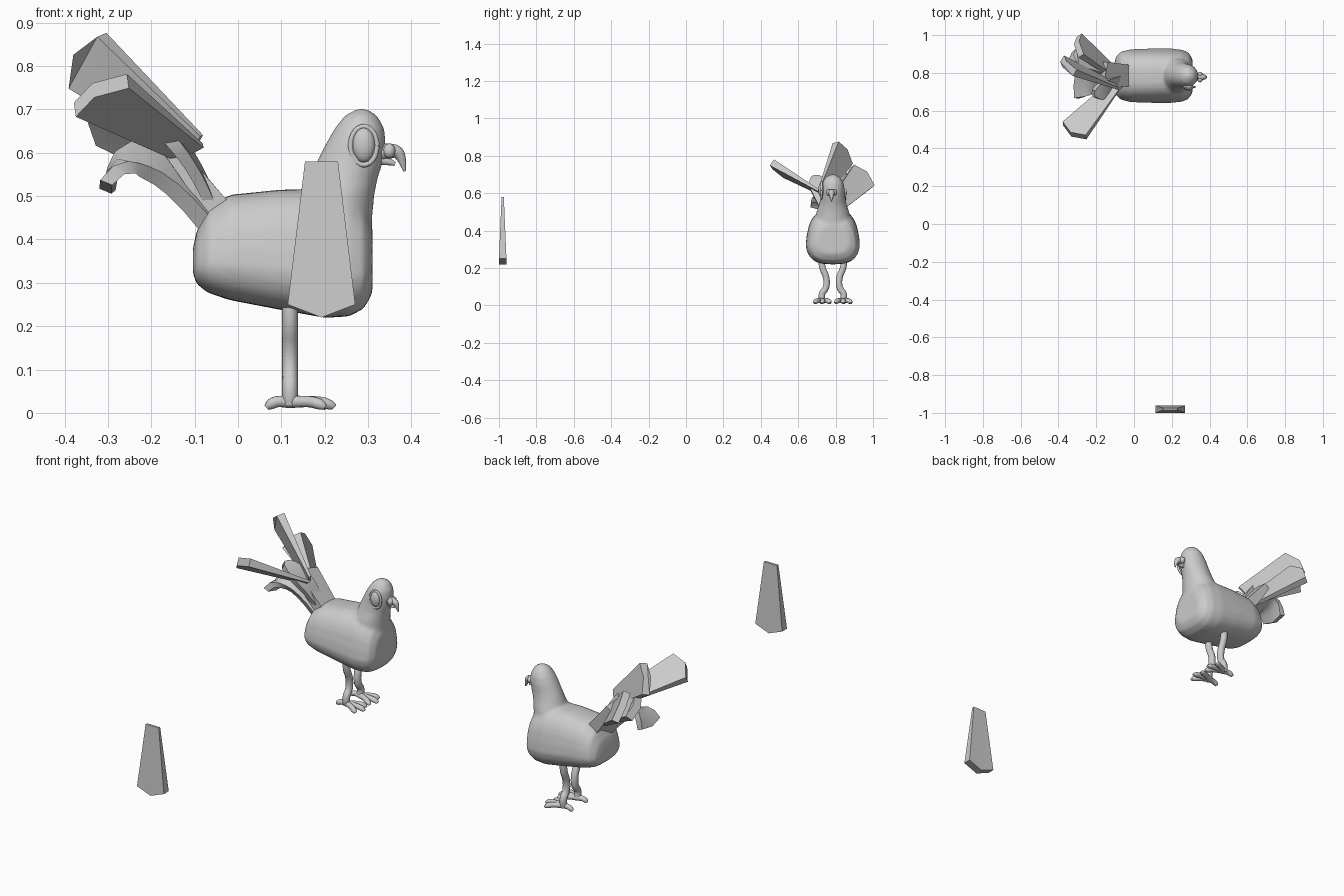
import bpy, bmesh, math
from mathutils import Vector, Matrix

if "Cube" in bpy.data.objects:
    bpy.data.objects.remove(bpy.data.objects["Cube"])

CY = 0.785  # bird centre line


def make(name, bm, angle=40):
    bmesh.ops.recalc_face_normals(bm, faces=bm.faces)
    me = bpy.data.meshes.new(name)
    bm.to_mesh(me)
    bm.free()
    ob = bpy.data.objects.new(name, me)
    bpy.context.collection.objects.link(ob)
    bpy.ops.object.select_all(action='DESELECT')
    ob.select_set(True)
    bpy.context.view_layer.objects.active = ob
    bpy.ops.object.shade_smooth_by_angle(angle=math.radians(angle))
    return ob


def loft(bm, rings):
    rows = [[bm.verts.new(p) for p in r] for r in rings]
    n = len(rows[0])
    for a, b in zip(rows, rows[1:]):
        for i in range(n):
            j = (i + 1) % n
            bm.faces.new((a[i], a[j], b[j], b[i]))
    bm.faces.new(rows[0])
    bm.faces.new(rows[-1])


def superellipse(e, n=28):
    out = []
    for i in range(n):
        t = 2 * math.pi * i / n
        c, s = math.cos(t), math.sin(t)
        out.append((math.copysign(abs(c) ** (2 / e), c), math.copysign(abs(s) ** (2 / e), s)))
    return out


def tube(name, pts, r):
    cu = bpy.data.curves.new(name, 'CURVE')
    cu.dimensions = '3D'
    cu.bevel_depth = 1
    cu.bevel_resolution = 3
    cu.use_fill_caps = True
    sp = cu.splines.new('NURBS')
    sp.points.add(len(pts) - 1)
    for p, co, rad in zip(sp.points, pts, r):
        p.co = (*co, 1)
        p.radius = rad
    sp.use_endpoint_u = True
    sp.order_u = 3
    sp.resolution_u = 6
    ob = bpy.data.objects.new(name, cu)
    bpy.context.collection.objects.link(ob)
    return ob


def ellipsoid(name, loc, scale):
    bm = bmesh.new()
    bmesh.ops.create_uvsphere(bm, u_segments=24, v_segments=14, radius=1)
    bm.transform(Matrix.LocRotScale(Vector(loc), None, Vector(scale)))
    return make(name, bm, 60)


def feather(name, a, b, c, wdir, shape=((0, .038), (1, .078)), point=0.03, thick=(.006, .02), n=8):
    """Flared blade along a quadratic path a-b-c with a blunt pointed end."""
    a, b, c, w0 = Vector(a), Vector(b), Vector(c), Vector(wdir)
    bm = bmesh.new()
    rings = []
    for i in range(n + 1):
        t = i / n
        p = a * (1 - t) ** 2 + b * 2 * t * (1 - t) + c * t * t
        tan = ((b - a) * (1 - t) + (c - b) * t).normalized()
        w = (w0 - tan * w0.dot(tan)).normalized()
        nrm = tan.cross(w)
        for (t0, h0), (t1, h1) in zip(shape, shape[1:]):
            if t0 <= t <= t1:
                hw = h0 + (h1 - h0) * (t - t0) / (t1 - t0)
        th = thick[0] + (thick[1] - thick[0]) * t
        mid = p + tan * point * t   # centre runs ahead to form the point
        rings.append([p + w * hw + nrm * th, mid + nrm * th, p - w * hw + nrm * th,
                      p - w * hw - nrm * th, mid - nrm * th, p + w * hw - nrm * th])
    loft(bm, rings)
    return make(name, bm)


# body and neck, fused into one smooth skin
bm = bmesh.new()
body = [(-.104, .32, .38, .07), (-.095, .297, .42, .105), (-.07, .277, .47, .13), (-.02, .26, .503, .143),
        (.1, .237, .515, .147), (.2, .219, .515, .147), (.255, .222, .50, .14), (.29, .24, .47, .125),
        (.31, .275, .43, .09)]
loft(bm, [[(x, CY + hw * u * (1 - .17 * (v + .3 if v > -.3 else 0)), (zb + zt) / 2 + v * (zt - zb) / 2)
           for u, v in superellipse(2.9)] for x, zb, zt, hw in body])
neck = [(.30, .15, .30, .10), (.42, .145, .307, .10), (.50, .15, .314, .088), (.54, .165, .322, .074),
        (.58, .182, .335, .066), (.62, .202, .341, .064), (.655, .222, .338, .057), (.685, .245, .322, .04),
        (.702, .275, .296, .01)]
loft(bm, [[((x0 + x1) / 2 + u * (x1 - x0) / 2, CY + v * hw, z) for u, v in superellipse(2)]
          for z, x0, x1, hw in neck])
ob = make("body", bm, 70)
m = ob.modifiers.new("fuse", 'REMESH')
m.mode = 'VOXEL'
m.voxel_size = .008
m.use_smooth_shade = True
m = ob.modifiers.new("soften", 'SMOOTH')
m.factor = .5
m.iterations = 8

# eye on the near side of the head
ellipsoid("eye", (.29, CY - .06, .618), (.026, .018, .04))
ring = [(.29 + .031 * math.cos(t), CY - .06, .616 + .045 * math.sin(t))
        for t in [2 * math.pi * i / 16 for i in range(17)]]
tube("eye_ring", ring, [.006] * 17)

# beak
tube("beak_upper", [(.325, .778, .60), (.36, .778, .608), (.378, .778, .59), (.384, .778, .557)],
     [.02, .018, .012, .003])
tube("beak_lower", [(.325, .778, .583), (.345, .778, .581), (.362, .778, .574)], [.012, .01, .005])
for s in (-1, 1):
    ellipsoid("nostril_bump", (.349, .778 + s * .014, .604), (.014, .014, .017))

# legs and feet
for s, label in ((-1, "near"), (1, "far")):
    def P(x, d, z):
        return (x, CY + s * d, z)
    tube("leg_" + label, [P(.12, .06, .26), P(.12, .062, .21), P(.12, .032, .15), P(.12, .034, .09),
                          P(.12, .066, .06), P(.12, .055, .02)], [.018] * 6)
    toes = [(.205, .016), (.222, .055), (.2, .096), (.066, .06)]
    for k, (tx, td) in enumerate(toes):
        mid = ((.12 + tx) / 2, (.055 + td) / 2)
        tube(f"toe_{label}_{k}", [P(.118, .055, .025), P(*mid, .028), P(tx - .008 * (1 if k < 3 else -1), td, .02),
                                  P(tx, td, .012)], [.015, .013, .014, .007])

# detached wing
feather("wing", (.1925, -.98, .58), (.1925, -.98, .415), (.1925, -.98, .25), (1, 0, 0))


def straight(name, a, c, w, **k):
    mid = [(p + q) / 2 for p, q in zip(a, c)]
    return feather(name, a, mid, c, w, **k)


# fan of tail feathers
straight("tail_feather_near", (-.11, .725, .60), (-.315, .495, .732), (.12, -.07, .065))
straight("tail_feather_top", (-.10, .735, .61), (-.347, .838, .812), (.075, -.08, .115))
straight("tail_feather_far", (-.09, .79, .52), (-.285, .945, .69), (.02, .09, -.14), thick=(.008, .018))
straight("tail_feather_far_low", (-.09, .80, .53), (-.31, .875, .665), (.02, .09, -.10), shape=((0, .035), (1, .06)))
# broad central tail plate
straight("tail_base", (-.035, .785, .455), (-.155, .79, .61), (0, 1, 0),
         shape=((0, .055), (1, .068)), thick=(.03, .02), point=.02)
# rounded feather standing up, and drooping lower feather
feather("tail_feather_round", (-.06, .765, .48), (-.12, .72, .63), (-.21, .69, .68), (.1, 1, .1),
        shape=((0, .03), (.6, .05), (.85, .042), (1, .02)), thick=(.012, .016), point=.01)
feather("tail_feather_droop", (-.055, .77, .44), (-.235, .745, .68), (-.30, .735, .525), (.3, 1, .5),
        shape=((0, .04), (1, .07)), thick=(.022, .015), point=.015)
